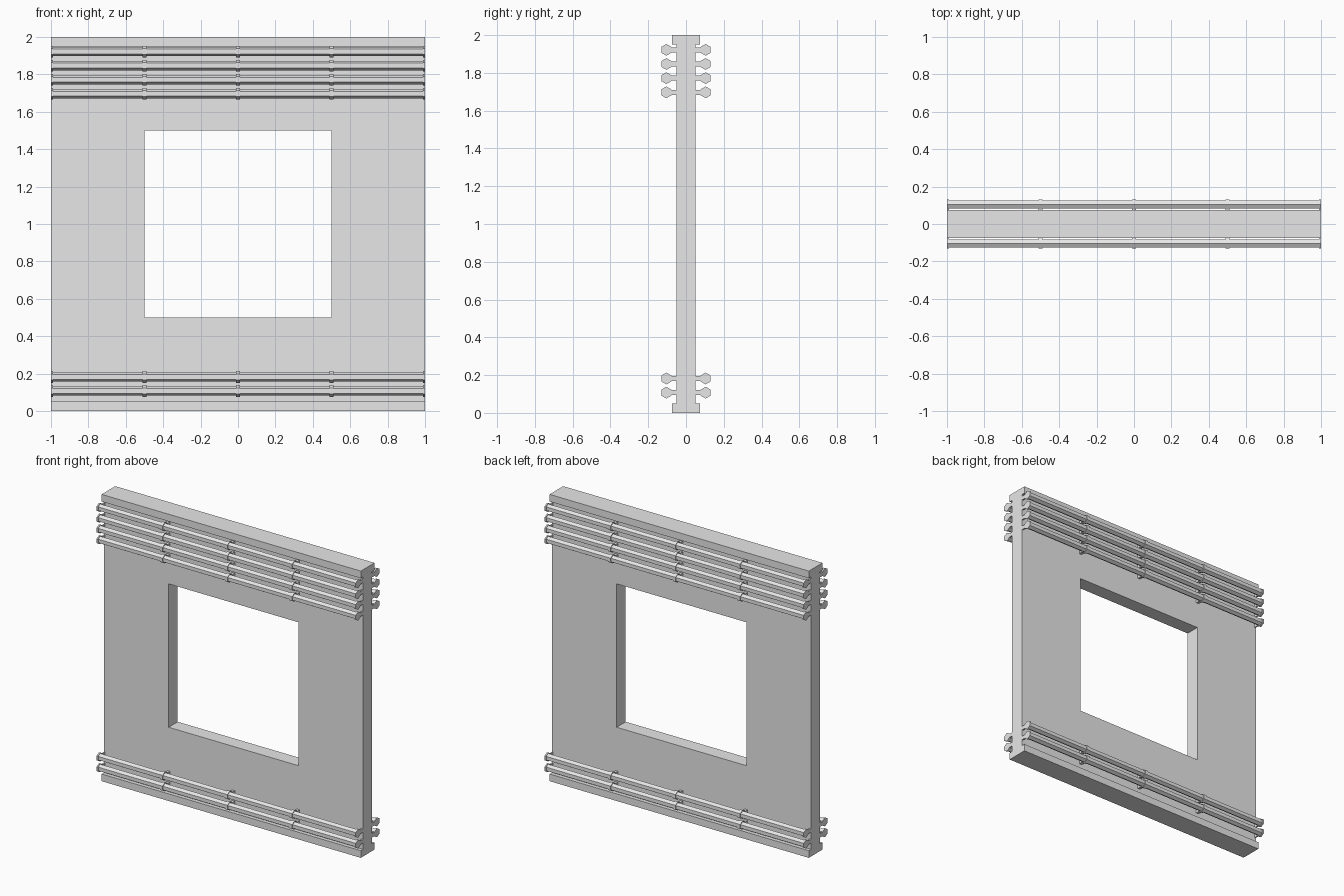
import bpy
import bmesh
from math import pi
from mathutils import Matrix, Vector

if "Cube" in bpy.data.objects:
    bpy.data.objects.remove(bpy.data.objects["Cube"])

grey = bpy.data.materials.new("plain_grey")
grey.use_nodes = True
grey.diffuse_color = (0.8, 0.8, 0.8, 1)
grey.node_tree.nodes["Principled BSDF"].inputs["Base Color"].default_value = (0.8, 0.8, 0.8, 1)


def finish(name, bm):
    bmesh.ops.recalc_face_normals(bm, faces=bm.faces)
    mesh = bpy.data.meshes.new(name)
    bm.to_mesh(mesh)
    bm.free()
    mesh.materials.append(grey)
    obj = bpy.data.objects.new(name, mesh)
    bpy.context.collection.objects.link(obj)
    return obj


def add_box(bm, centre, size):
    matrix = Matrix.Translation(centre) @ Matrix.Diagonal((*size, 1))
    bmesh.ops.create_cube(bm, size=1, matrix=matrix)


def add_hex_bar(bm, x, y, z, radius, length):
    # Six-sided bar along x with a corner pointing straight up
    matrix = Matrix.Translation((x, y, z)) @ Matrix.Rotation(pi / 2, 4, "Y")
    ring = bmesh.ops.create_cone(bm, cap_ends=True, segments=6, radius1=radius,
                                 radius2=radius, depth=length, matrix=matrix)["verts"]
    if max(v.co.z for v in ring) - z < radius * 0.95:
        bmesh.ops.rotate(bm, verts=ring, cent=Vector((x, y, z)),
                         matrix=Matrix.Rotation(pi / 6, 3, "X"))


# Wall panel with wider top and bottom lips, extruded from its end profile
half = [(0.075, 0), (0.075, 0.05), (0.05, 0.05), (0.05, 1.95), (0.075, 1.95), (0.075, 2)]
profile = half + [(-y, z) for y, z in reversed(half)]
bm = bmesh.new()
end = bm.faces.new([bm.verts.new((-1, y, z)) for y, z in profile])
grown = bmesh.ops.extrude_face_region(bm, geom=[end])["geom"]
bmesh.ops.translate(bm, vec=(2, 0, 0),
                    verts=[g for g in grown if isinstance(g, bmesh.types.BMVert)])
wall = finish("wall_panel", bm)

# Square window opening
bm = bmesh.new()
add_box(bm, (0, 0, 1), (1, 0.5, 1))
cutter = finish("window_cutter", bm)
cutter.hide_render = True
cut = wall.modifiers.new("window", "BOOLEAN")
cut.object = cutter
cut.operation = "DIFFERENCE"
cut.solver = "EXACT"
bpy.context.view_layer.objects.active = wall
bpy.ops.object.modifier_apply(modifier=cut.name)
bpy.data.objects.remove(cutter)

# Pipes on both faces, each held by collars on short stems
heights = [1.922 - 0.075 * i for i in range(4)] + [0.182, 0.107]
clamps = [(-0.995, 0.01), (-0.5, 0.02), (0, 0.02), (0.5, 0.02), (0.995, 0.01)]
for side, label in ((-1, "front"), (1, "back")):
    for number, z in enumerate(heights, 1):
        y = side * 0.104
        bm = bmesh.new()
        add_hex_bar(bm, 0, y, z, 0.025, 1.998)
        finish(f"{label}_pipe_{number}", bm)
        bm = bmesh.new()
        for x, width in clamps:
            add_hex_bar(bm, x, y, z, 0.031, width)
            add_box(bm, (x, side * 0.066, z), (width, 0.036, 0.026))
        finish(f"{label}_pipe_clamps_{number}", bm)
